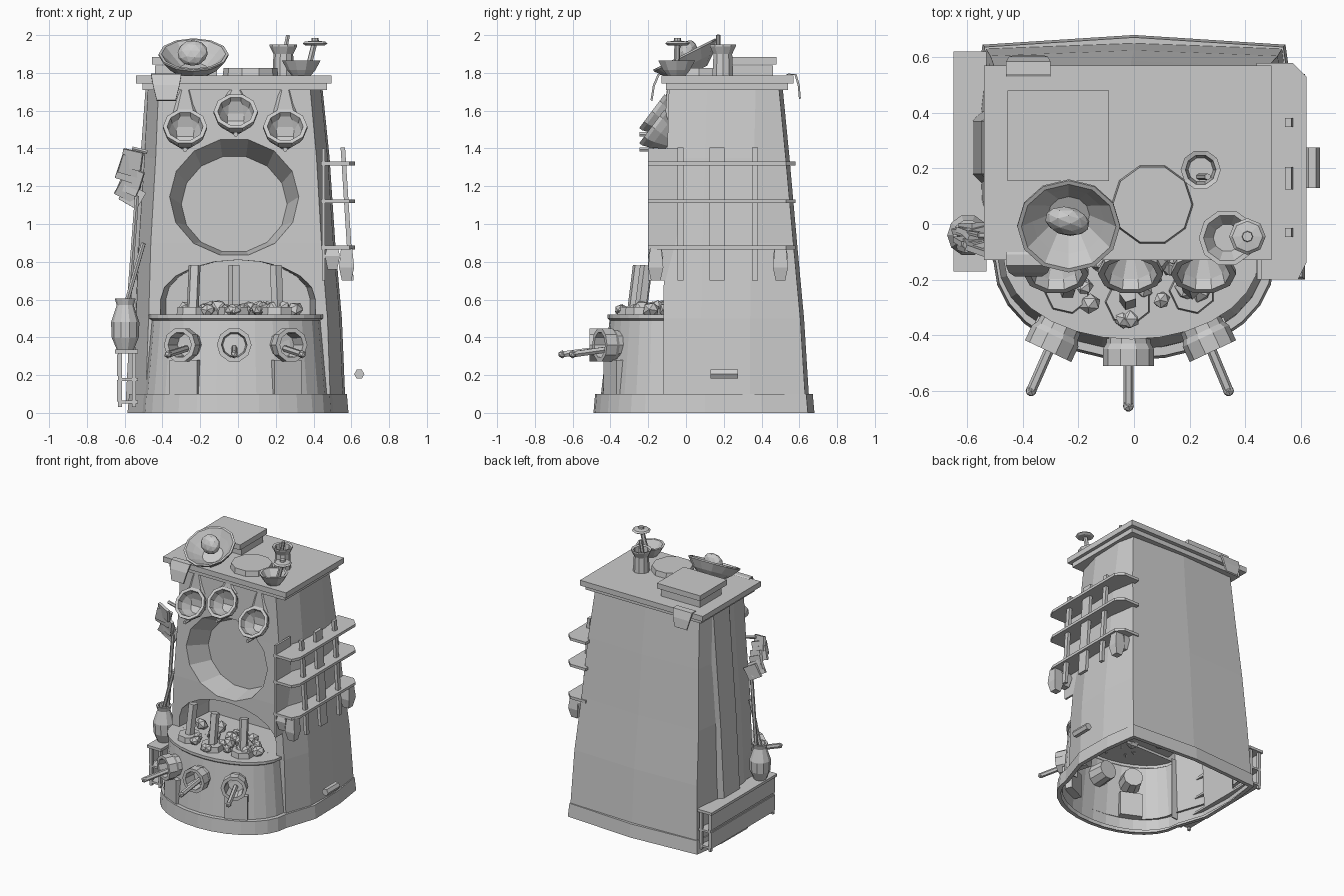
import bpy, bmesh, math, random
from mathutils import Vector, Matrix

if "Cube" in bpy.data.objects:
    bpy.data.objects.remove(bpy.data.objects["Cube"])

random.seed(4)


def finish(name, bm):
    bmesh.ops.recalc_face_normals(bm, faces=bm.faces)
    me = bpy.data.meshes.new(name)
    bm.to_mesh(me)
    bm.free()
    ob = bpy.data.objects.new(name, me)
    bpy.context.collection.objects.link(ob)
    return ob


def loft(name, rings, caps=(True, True), closed=True, mat=None):
    bm = bmesh.new()
    vs = [[bm.verts.new(p) for p in r] for r in rings]
    n = len(rings[0])
    for a, b in zip(vs, vs[1:]):
        for i in range(n if closed else n - 1):
            j = (i + 1) % n
            bm.faces.new((a[i], a[j], b[j], b[i]))
    if caps[0]:
        bm.faces.new(vs[0][::-1])
    if caps[1]:
        bm.faces.new(vs[-1])
    if mat:
        bm.transform(mat)
    return finish(name, bm)


def lathe(name, profile, loc, axis=(0, 0, 1), n=10):
    rings = [[(r * math.cos(2 * math.pi * i / n), r * math.sin(2 * math.pi * i / n), z) for i in range(n)]
             for r, z in profile]
    rot = Vector(axis).to_track_quat('Z', 'Y').to_matrix().to_4x4()
    return loft(name, rings, mat=Matrix.Translation(loc) @ rot)


def rod(name, a, b, r, n=6):
    d = Vector(b) - Vector(a)
    return lathe(name, [(r, 0), (r, d.length)], a, d, n)


def box(name, x, y, z, tilt=(0, 0, 0)):
    bm = bmesh.new()
    bmesh.ops.create_cube(bm, size=1)
    bm.transform(Matrix.Diagonal((x[1] - x[0], y[1] - y[0], z[1] - z[0], 1)))
    for k, a in zip('XYZ', tilt):
        bm.transform(Matrix.Rotation(math.radians(a), 4, k))
    bm.transform(Matrix.Translation((sum(x) / 2, sum(y) / 2, sum(z) / 2)))
    return finish(name, bm)


def blob(name, loc, size, sub=1, rot=(0, 0, 0)):
    bm = bmesh.new()
    bmesh.ops.create_icosphere(bm, subdivisions=sub, radius=1)
    bm.transform(Matrix.Diagonal((*size, 1)))
    for k, a in zip('XYZ', rot):
        bm.transform(Matrix.Rotation(a, 4, k))
    bm.transform(Matrix.Translation(loc))
    return finish(name, bm)


# Tapered chimney body
def section(z, w, yf, yb, cx):
    right = [(.86, yf), (.98, yf + .2), (1.0, yf + .46), (.94, yb - .02)]
    pts = [(cx + f * w, y, z) for f, y in right] + [(cx, yb, z)]
    return pts + [(cx - f * w, y, z) for f, y in reversed(right)]


levels = [(.02, .57, -.12, .655, 0), (.5, .55, -.12, .625, 0), (.9, .525, -.115, .588, -.01),
          (1.35, .495, -.1, .548, -.01), (1.74, .465, -.09, .51, -.02)]
body = loft("chimney_body", [section(*l) for l in levels])

# Cut the round oven mouth and the arched fire opening
N = 14
mouth = loft("mouth_cutter", [[(-.02 + r * math.cos(2 * math.pi * i / N), y,
                                cz + .92 * r * math.sin(2 * math.pi * i / N)) for i in range(N)]
                              for y, r, cz in ((-.2, .375, 1.165), (.07, .28, 1.105))])
arch_pts = [(.425, .52)] + [(.425 * math.cos(math.pi * i / 10), .6 + .21 * math.sin(math.pi * i / 10))
                            for i in range(11)] + [(-.425, .52)]
arch = loft("arch_cutter", [[(x * s, y, z) for x, z in arch_pts] for y, s in ((-.3, 1), (.2, .9))])
for cutter in (mouth, arch):
    cutter.hide_render = True
    m = body.modifiers.new("cut", 'BOOLEAN')
    m.operation, m.object, m.solver = 'DIFFERENCE', cutter, 'EXACT'
    bpy.context.view_layer.objects.active = body
    bpy.ops.object.modifier_apply(modifier=m.name)
    bpy.data.objects.remove(cutter)

# The body is hollow: open the bottom and the wall behind the hearth
bm = bmesh.new()
bm.from_mesh(body.data)
gone = [f for f in bm.faces if f.calc_center_median().z < .03 or
        (f.normal.y < -.9 and f.calc_center_median().z < .5 and f.calc_center_median().y < -.05)]
bmesh.ops.delete(bm, geom=gone, context='FACES')
bm.to_mesh(body.data)
bm.free()
for s in (-1, 1):
    loft("hearth_jamb", [[(s * .43 - .01, -.12, z), (s * x, -.12, z), (s * x, -.112, z), (s * .43 - .01, -.112, z)]
                         for z, x in ((.05, .489), (.52, .473))])


# Rounded hearth with a rim
def half(a, b, z, cx=-.01, n=14, y0=-.12):
    return [(cx + a * math.cos(math.pi * (1 + i / n)), y0 + b * math.sin(math.pi * (1 + i / n)), z)
            for i in range(n + 1)]


loft("hearth", [half(.485, .335, .02), half(.48, .33, .1), half(.445, .285, .49), half(.46, .295, .5),
                half(.46, .295, .52), half(.43, .27, .52)], caps=(False, True), closed=False)


# Base plinth
def plinth(z, o):
    back = [(.505, -.14), (.585, .1), (.58, .4), (.545, .645)]
    pts = half(.505, .35, z, 0, 14, -.14)[1:-1]
    pts += [(x, y, z) for x, y in back] + [(0, .68, z)] + [(-x, y, z) for x, y in reversed(back)]
    return [(x * o, .09 + (y - .09) * o, z) for x, y, z in pts]


loft("base_plinth", [plinth(0, .95), plinth(0, 1), plinth(.1, .985), plinth(.1, .93)], caps=(False, False))

# Top slab
box("slab_upper", (-.54, .495), (-.13, .57), (1.745, 1.785))
box("slab_lower", (-.505, .47), (-.105, .54), (1.71, 1.745))

# Lower flue collars with levers
for x, y, dx, end in ((-.275, -.385, -.47, (-.37, -.6, .31)), (-.02, -.43, 0, (-.02, -.655, .31)),
                      (.25, -.385, .47, (.34, -.6, .31))):
    d = Vector((dx, -1, 0)).normalized()
    lathe("flue_collar", [(.07, -.13), (.08, 0), (.092, .02), (.092, .08), (.068, .08), (.06, -.02)],
          (x, y, .36), d, 10)
    p = Vector((x, y, .34))
    rod("lever", p, end, .018, 6)
    blob("lever_knob", end, (.022, .022, .022))
    if dx:
        box("collar_support", (x - .08, x + .08), (y - .02, y + .05), (.1, .28), (0, 0, math.copysign(25, dx)))

# Upper cups with fairings and drip nubs
for x, z in ((-.28, 1.52), (-.012, 1.6), (.25, 1.52)):
    lathe("cup", [(.055, -.11), (.1, -.04), (.117, 0), (.117, .02), (.095, .02), (.085, -.02), (.045, -.08)],
          (x, -.165, z - .015), (0, -.8, .6), 10)
    loft("cup_fairing", [[(x - w, -.07, zz), (x - w * .5, y, zz), (x + w * .5, y, zz), (x + w, -.07, zz)]
                         for zz, w, y in ((z - .05, .1, -.085), (z + .05, .1, -.11), (1.72, .03, -.1))])
    rod("drip_nub", (x, -.17, z - .125), (x, -.245, z - .125), .013)

# Coals and three iron posts on the hearth floor
for i in range(30):
    a, r = random.uniform(0, 2 * math.pi), math.sqrt(random.random())
    s = random.uniform(.035, .06)
    blob("coal", (-.01 + .32 * r * math.cos(a), -.15 + .2 * r * math.sin(a), .545), (s, s * .9, s * .8), 1,
         (random.random() * 3, random.random() * 3, random.random() * 3))
for x, y, lean in ((-.24, -.24, .02), (-.02, -.28, 0), (.21, -.24, -.02)):
    lathe("post_foot", [(.085, .52), (.08, .56)], (x, y, 0), n=7)
    rod("iron_post", (x, y, .54), (x + lean * .5, y + .03, .78), .033, 5)

# Right shelves, uprights, side panel and hooks
for z in (.875, 1.12, 1.32):
    outline = [(.44, -.2), (.59, -.2), (.62, -.14), (.62, .53), (.57, .58), (.44, .58)]
    loft("shelf", [[(x, y, h) for x, y in outline] for h in (z - .01, z + .01)])
for y, w in ((-.03, .016), (.165, .04), (.365, .016)):
    loft("shelf_upright", [[(x - .012, y - w, z), (x + .012, y - w, z), (x + .012, y + w, z), (x - .012, y + w, z)]
                           for x, z in ((.6, .7), (.555, 1.405))])
box("side_panel", (.445, .46), (-.2, -.02), (.7, 1.4))
for y in (-.16, .5):
    for x, dz in ((.5, .06), (.575, 0)):
        loft("hanging_hook", [[(x - w, y - w, z), (x + w, y - w, z), (x + w, y + w, z), (x - w, y + w, z)]
                              for z, w in ((.7 + dz, .025), (.77 + dz, .04), (.87, .03))])
rod("side_peg", (.642, .13, .205), (.642, .275, .205), .027, 6)

# Left crate
box("crate_top", (-.65, -.53), (-.17, .62), (.315, .335))
for z in (.05, .17):
    box("crate_shelf", (-.635, -.53), (-.16, .61), (z, z + .015))
for z in (.06, .195):
    box("crate_plank", (-.64, -.625), (-.16, .61), (z, z + .115))
for y in (-.16, .59):
    for x in (-.635, -.56):
        box("crate_post", (x, x + .02), (y, y + .02), (.03, .32))

# Jar with tools and a bundle of hanging sheets on the left side
lathe("jar", [(.045, .335), (.072, .4), (.075, .48), (.045, .57), (.055, .605), (.04, .605), (.03, .56)],
      (-.597, -.04, 0), n=10)
rod("tool_handle", (-.6, -.05, .55), (-.5, -.06, .9), .013)
rod("tool_handle", (-.58, -.02, .55), (-.535, -.02, 1.15), .013)
for i in range(7):
    x, z = -.56 - .012 * (i % 3), 1.34 - .032 * i
    box("hanging_sheet", (x - .055, x + .055), (-.1 + .014 * i, -.08 + .014 * i), (z - .05, z + .05),
        (random.uniform(-15, 15), 12 + 3 * i, random.uniform(-25, 25)))
rod("sheet_peg", (-.48, -.04, 1.38), (-.56, -.04, 1.4), .012)
# Pilaster running up the left wall
loft("wall_pilaster", [[(-x + .03, .12, z), (-x - d, .18, z), (-x - d, .37, z), (-x + .03, .43, z)]
                       for z, x, d in ((.05, .565, .03), (.9, .53, .02), (1.71, .485, .005))])

# Large tilted bowl with an egg
lathe("large_bowl", [(.08, -.09), (.14, -.045), (.185, .01), (.185, .02), (.17, .02), (.13, -.02), (.075, -.07)],
      (-.235, 0, 1.882), (0, -.45, .89), 12)
blob("egg", (-.24, .01, 1.905), (.082, .05, .07), 2, (-.3, 0, -.2))

# Books, hot plate, cup with stirrer, bowl with mushroom pestle
box("book_lower", (-.44, -.11), (.2, .46), (1.785, 1.84))
box("book_upper", (-.455, -.09), (.155, .48), (1.845, 1.885))
lathe("hot_plate", [(.148, 1.78), (.142, 1.825)], (.066, .07, 0), n=10)
lathe("stirrer_cup", [(.058, 1.785), (.052, 1.9), (.072, 1.94), (.072, 1.95), (.055, 1.945), (.045, 1.85)],
      (.24, .195, 0), n=10)
rod("stirrer", (.235, .17, 1.85), (.265, .17, 2.0), .012)
lathe("small_bowl", [(.05, 1.785), (.075, 1.815), (.102, 1.865), (.085, 1.865), (.05, 1.81)], (.335, -.05, 0), n=10)
rod("pestle_stem", (.37, -.05, 1.82), (.408, -.045, 1.97), .016)
lathe("pestle_cap", [(.05, 1.945), (.066, 1.955), (.055, 1.965), (.02, 1.97), (.018, 1.985)], (.408, -.045, 0), n=8)

# Cloth strips draped over the slab edges
for name, pts in (("front_cloth", [(-.1, 1.79), (-.14, 1.788), (-.165, 1.73), (-.178, 1.65)]),
                  ("back_cloth", [(.53, 1.79), (.575, 1.788), (.592, 1.73), (.598, 1.66)])):
    s = 1 if pts[0][0] > 0 else -1
    loft(name, [[(-.46 + k, y, z), (-.3 - k, y, z), (-.3 - k, y + s * .01, z + .006), (-.46 + k, y + s * .01, z + .006)]
                for k, (y, z) in zip((0, 0, .01, .03), pts)])
